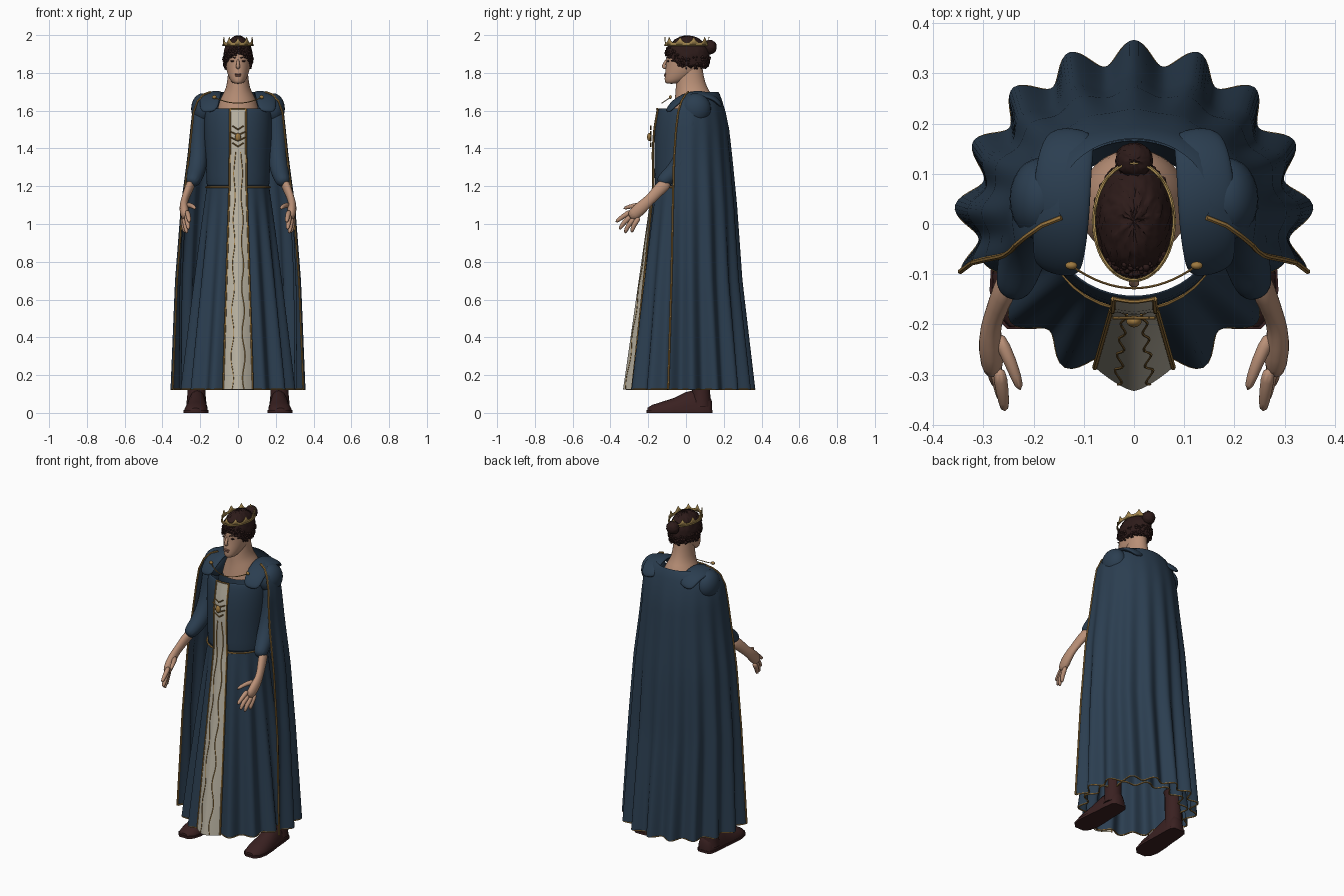
import bpy, bmesh, random
from math import sin, cos, pi, radians, sqrt
from mathutils import Vector, Matrix

if "Cube" in bpy.data.objects:
    bpy.data.objects.remove(bpy.data.objects["Cube"])
random.seed(4)


def material(name, r, g, b):
    m = bpy.data.materials.new(name)
    m.diffuse_color = (r, g, b, 1)
    m.use_nodes = True
    m.node_tree.nodes["Principled BSDF"].inputs["Base Color"].default_value = (r, g, b, 1)
    return m


BLUE = material("blue cloth", .024, .048, .081)
SKIN = material("skin", .49, .28, .185)
HAIR = material("dark hair", .026, .011, .01)
BOOT = material("boot leather", .042, .015, .015)
GOLD = material("gold trim", .34, .19, .05)
CREAM = material("cream cloth", .5, .46, .37)
CROWN = material("crown gold", .38, .25, .08)
LIPS = material("lips", .3, .13, .09)


def finish(name, bm, mat, angle=50, subsurf=0, thick=0):
    bmesh.ops.recalc_face_normals(bm, faces=bm.faces)
    me = bpy.data.meshes.new(name)
    bm.to_mesh(me)
    bm.free()
    me.materials.append(mat)
    me.shade_smooth()
    me.set_sharp_from_angle(angle=radians(angle))
    ob = bpy.data.objects.new(name, me)
    bpy.context.collection.objects.link(ob)
    if thick:
        ob.modifiers.new("Thickness", 'SOLIDIFY').thickness = thick
    if subsurf:
        mod = ob.modifiers.new("Smooth", 'SUBSURF')
        mod.levels = mod.render_levels = subsurf


def loft(name, rings, mat, closed=True, caps=False, loop=False, **kw):
    bm = bmesh.new()
    rows = [[bm.verts.new(p) for p in ring] for ring in rings]
    n = len(rows[0])
    for a, b in zip(rows, rows[1:] + rows[:1] if loop else rows[1:]):
        for i in range(n if closed else n - 1):
            j = (i + 1) % n
            bm.faces.new((a[i], a[j], b[j], b[i]))
    if caps:
        bm.faces.new(rows[0])
        bm.faces.new(rows[-1])
    finish(name, bm, mat, **kw)


def tube(name, pts, radii, mat, sides=8, flat=1, loop=False, normal=(1, 0, 0), **kw):
    """Sweep a round or flattened section along a path."""
    pts = [Vector(p) for p in pts]
    if not isinstance(radii, (list, tuple)):
        radii = [radii] * len(pts)
    n, rings, last = Vector(normal), [], len(pts) - 1
    for i, p in enumerate(pts):
        nxt = pts[(i + 1) % len(pts)] if loop else pts[min(i + 1, last)]
        t = (nxt - pts[i - 1 if loop else max(i - 1, 0)]).normalized()
        n = (n - t * n.dot(t)).normalized()
        b = t.cross(n)
        angles = [2 * pi * k / sides for k in range(sides)]
        rings.append([p + (n * cos(a) + b * sin(a) * flat) * radii[i] for a in angles])
    loft(name, rings, mat, caps=not loop, loop=loop, **kw)


def ball(name, centre, size, mat, shape=None, seg=24):
    bm = bmesh.new()
    bmesh.ops.create_uvsphere(bm, u_segments=seg, v_segments=seg // 2 + 2, radius=1)
    for v in bm.verts:
        v.co = Vector(c + s * k for c, s, k in zip(centre, size, v.co))
        if shape:
            shape(v)
    finish(name, bm, mat, angle=80)


def ramp(z, table):
    """Interpolate the columns of a table that runs from top to bottom."""
    for a, b in zip(table, table[1:]):
        if z >= b[0]:
            t = min(1, (a[0] - z) / (a[0] - b[0]))
            return [p + (q - p) * t for p, q in zip(a[1:], b[1:])]
    return table[-1][1:]


def oval(z, half, front, back, n=32):
    mid, ry = (front + back) / 2, (back - front) / 2
    return [(half * sin(2 * pi * i / n), mid - ry * cos(2 * pi * i / n), z) for i in range(n)]


def steps(a, b, n):
    return [a + (b - a) * i / n for i in range(n + 1)]


def inset(ring):
    return [(x * .988, y * .988, z) for x, y, z in ring]


HEM, WAIST = .125, 1.2

# Gown: fitted bodice and a skirt with deep folds
bodice = [(1.615, .175, -.146, .17), (1.55, .182, -.162, .175), (1.45, .18, -.17, .17),
          (1.32, .17, -.168, .15), (1.19, .167, -.166, .14)]
loft("bodice", [oval(r[0], *r[1:]) for r in bodice], BLUE, subsurf=1, thick=.006)


def skirt_ring(z, n=168):
    t = (WAIST - z) / (WAIST - HEM)
    ring = []
    for i in range(n):
        a = 2 * pi * i / n
        back = .02 * (1 - cos(a)) / 2
        r = .166 + (.13 - back) * t ** .93 + .023 * t ** .8 * cos(14 * a)
        ring.append((r * sin(a), -r * cos(a), z))
    return ring


loft("skirt", [skirt_ring(z) for z in steps(WAIST, HEM, 16)], BLUE)
tube("skirt_hem_trim", inset(skirt_ring(HEM)), .0045, GOLD, sides=6, loop=True, normal=(0, 0, 1))
tube("waist_trim", oval(1.195, .17, -.17, .145), .005, GOLD, sides=6, loop=True, normal=(0, 0, 1))

# Cream front panel with embroidered borders
panel_table = [(1.61, .041, -.154, .006), (1.5, .042, -.173, .006), (1.4, .043, -.18, .006),
               (WAIST, .045, -.178, .008), (HEM, .078, -.332, .047)]


def panel_point(z, u):
    w, y, depth = ramp(z, panel_table)
    return (w * u, y + depth * abs(u) ** 1.4 - .001, z)


heights = steps(1.61, HEM, 48)
loft("front_panel", [[panel_point(z, u) for u in steps(-1, 1, 12)] for z in heights], CREAM, closed=False)
tube("panel_top_trim", [panel_point(1.61, u) for u in steps(-1, 1, 6)], .004, GOLD, sides=6)

# Cape: wraps the back and both sides, folds deepening to the hem
cape_table = [(1.70, .15, .125, .045), (1.685, .19, .145, .035), (1.65, .222, .172, .02),
              (1.59, .243, .2, .01), (1.5, .252, .222, .005), (1.35, .266, .242, 0),
              (1.1, .296, .263, 0), (.7, .321, .285, 0), (HEM, .335, .343, 0)]


def cape_ring(z, n=150):
    rx, ry, mid = ramp(z, cape_table)
    t = max(0, (1.66 - z) / (1.66 - HEM))
    ring = []
    for a in steps(radians(-105), radians(105), n):
        fold = .024 * t ** 1.15 * cos(17 * a)
        ring.append(((rx + fold) * sin(a), mid + (ry + fold) * cos(a), z))
    return ring


cape = [cape_ring(z) for z in [r[0] for r in cape_table[:5]] + steps(1.45, HEM, 18)]
loft("cape", cape, BLUE, closed=False)
tube("cape_hem_trim", inset(cape[-1]), .0045, GOLD, sides=6, normal=(0, 0, 1))

# Head, neck and upper chest
neck = [(1.6, .11, -.07, .15), (1.65, .1, -.062, .15), (1.69, .08, -.056, .135),
        (1.72, .062, -.055, .112), (1.78, .054, -.05, .092), (1.86, .05, -.04, .085)]
loft("neck", [oval(*r) for r in neck], SKIN, subsurf=1)
head = [(1.742, .02, -.105, -.05), (1.752, .036, -.114, -.01), (1.785, .053, -.113, .05),
        (1.82, .063, -.108, .085), (1.86, .068, -.104, .1), (1.91, .07, -.107, .11),
        (1.96, .06, -.085, .095)]
loft("head", [oval(*r) for r in head], SKIN, caps=True, angle=80, subsurf=1)
tube("nose", [(0, -.1, 1.872), (0, -.113, 1.85), (0, -.122, 1.832), (0, -.104, 1.822)],
     [.007, .009, .013, .009], SKIN, subsurf=1, angle=180)
ball("upper_lip", (0, -.109, 1.793), (.019, .007, .005), LIPS)
ball("lower_lip", (0, -.11, 1.785), (.015, .007, .005), LIPS)


# Curly hair and bun
def hairline(y):
    return 1.835 + max(0, -.03 - y) * .9


def trim_hair(v):
    v.co += Vector(random.uniform(-.003, .003) for _ in range(3))
    v.co.z = max(v.co.z, hairline(v.co.y) + random.uniform(-.006, .006))


def curl(v):
    v.co += Vector(random.uniform(-.002, .002) for _ in range(3))


ball("hair", (0, .008, 1.882), (.077, .117, .114), HAIR, trim_hair, 56)
ball("hair_bun", (0, .127, 1.937), (.037, .035, .037), HAIR, curl, 32)
curls = bmesh.new()
for i in range(260):
    a = random.uniform(0, 2 * pi)
    z = hairline(.008 + .117 * cos(a)) + random.uniform(-.012, .05)
    k = sqrt(max(0, 1 - ((z - 1.882) / .114) ** 2))
    spot = Vector((.077 * k * sin(a), .008 + .117 * k * cos(a), z))
    bmesh.ops.create_icosphere(curls, subdivisions=1, radius=random.uniform(.004, .009),
                               matrix=Matrix.Translation(spot))
finish("loose_curls", curls, HAIR)

# Crown: thin band with points
crown_base = oval(1.947, .08, -.112, .122, 60)
tips = (.042, .024, .014, .014, .014, .024)
crown_top = [(x * 1.01, y * 1.01, z + tips[i % 6]) for i, (x, y, z) in enumerate(crown_base)]
loft("crown", [crown_base, crown_top], CROWN, thick=.004, angle=25)
tube("crown_rim", crown_base, .004, CROWN, sides=6, loop=True, normal=(0, 0, 1))

# Necklace chain and brooch
tube("neck_chain", [(.125 * u, -.128 + .045 * u * u, 1.64 + .03 * u * u) for u in steps(-1, 1, 16)],
     .0025, GOLD, sides=6)
ball("brooch", (0, -.194, 1.46), (.015, .012, .022), GOLD)
for z, w in ((1.52, .03), (1.49, .042), (1.46, .04), (1.43, .03)):
    tube("brooch_swag", [(w * u, -.187, z - .02 * (1 - abs(u))) for u in steps(-1, 1, 6)],
         .0035, GOLD, sides=6)

# Everything that comes in pairs
for s, label in ((1, "left"), (-1, "right")):
    def m(*pts):
        return [(s * x, y, z) for x, y, z in pts]

    # Gold lines of panel and cape
    tube(label + "_panel_border", [panel_point(z, s) for z in heights], .0055, GOLD, sides=6)
    vine = [panel_point(z, s * (.42 + .1 * sin(z * 26))) for z in steps(1.38, HEM, 90)]
    tube(label + "_panel_vine", vine, .0028, GOLD, sides=5)
    tube(label + "_cape_border", [r[-1 if s > 0 else 0] for r in cape], .0055, GOLD, sides=6)

    # Shoulders and sleeves
    tube(label + "_shoulder_strap", m((.155, -.1, 1.59), (.15, -.06, 1.645), (.146, .01, 1.683),
         (.143, .08, 1.69), (.135, .15, 1.672), (.12, .19, 1.62)), [.05, .058, .064, .064, .06, .05],
         BLUE, flat=.27, normal=(s, 0, -.45), subsurf=2, angle=180)
    ball(label + "_shoulder_cap", (s * .186, .05, 1.61), (.062, .082, .082), BLUE)
    tube(label + "_sleeve", m((.195, .03, 1.62), (.208, .025, 1.5), (.21, .0, 1.38), (.216, -.04, 1.3),
         (.228, -.085, 1.255), (.245, -.145, 1.21)), [.047, .048, .05, .053, .046, .036],
         BLUE, sides=12, subsurf=2, angle=180)
    ball(label + "_clasp", (s * .125, -.083, 1.672), (.012, .008, .01), GOLD)

    # Forearm flowing into an open hand, thin from side to side
    tube(label + "_forearm_and_palm", m((.24, -.09, 1.23), (.262, -.14, 1.185), (.278, -.18, 1.14),
         (.287, -.21, 1.112), (.286, -.25, 1.075), (.28, -.3, 1.03)),
         [.025, .024, .02, .021, .026, .022], SKIN, sides=12, flat=1.45, subsurf=1, angle=180)
    fingers = {"index": ((.27, -.285, 1.07), (.262, -.335, 1.04), (.257, -.375, 1.008)),
               "middle": ((.275, -.28, 1.05), (.267, -.33, 1.01), (.262, -.354, .968)),
               "ring": ((.284, -.265, 1.04), (.278, -.31, .99), (.27, -.324, .948)),
               "little": ((.29, -.245, 1.04), (.288, -.28, .99), (.282, -.288, .953)),
               "thumb": ((.275, -.215, 1.1), (.245, -.275, 1.1), (.225, -.335, 1.08))}
    for finger, path in fingers.items():
        tube(label + "_" + finger + "_finger", m(*path), [.017, .014, .01], SKIN, subsurf=1, angle=180)

    # Eyes and brows
    ball(label + "_eye", (s * .028, -.094, 1.862), (.012, .006, .005), HAIR)
    tube(label + "_brow", m((.013, -.104, 1.878), (.03, -.098, 1.884), (.046, -.084, 1.878)), .003, HAIR)

    # Boots: shaft, foot and sole
    tube(label + "_boot_shaft", m((.22, .08, .27), (.22, .08, .25), (.22, .08, .1), (.22, .08, .03)),
         [.056, .05, .048, .055], BOOT, sides=16)
    foot = [(.138, .03, .06), (.12, .046, .1), (.06, .052, .125), (0, .054, .11), (-.06, .06, .08),
            (-.13, .062, .058), (-.18, .05, .042), (-.205, .025, .026)]
    rings, sole = [], []
    for y, w, h in foot:
        cx = .218 - .03 * y
        arch = [pi * k / 12 for k in range(13)]
        rings.append(m(*[(cx + w * cos(a), y, .012 + (h - .012) * sin(a)) for a in arch]))
        sole.append(m(*[(cx + dx * (w + .004), y * 1.02, z) for dx, z in ((1, 0), (1, .014), (-1, .014), (-1, 0))]))
    loft(label + "_boot_foot", rings, BOOT, caps=True)
    loft(label + "_boot_sole", sole, BOOT, caps=True)
